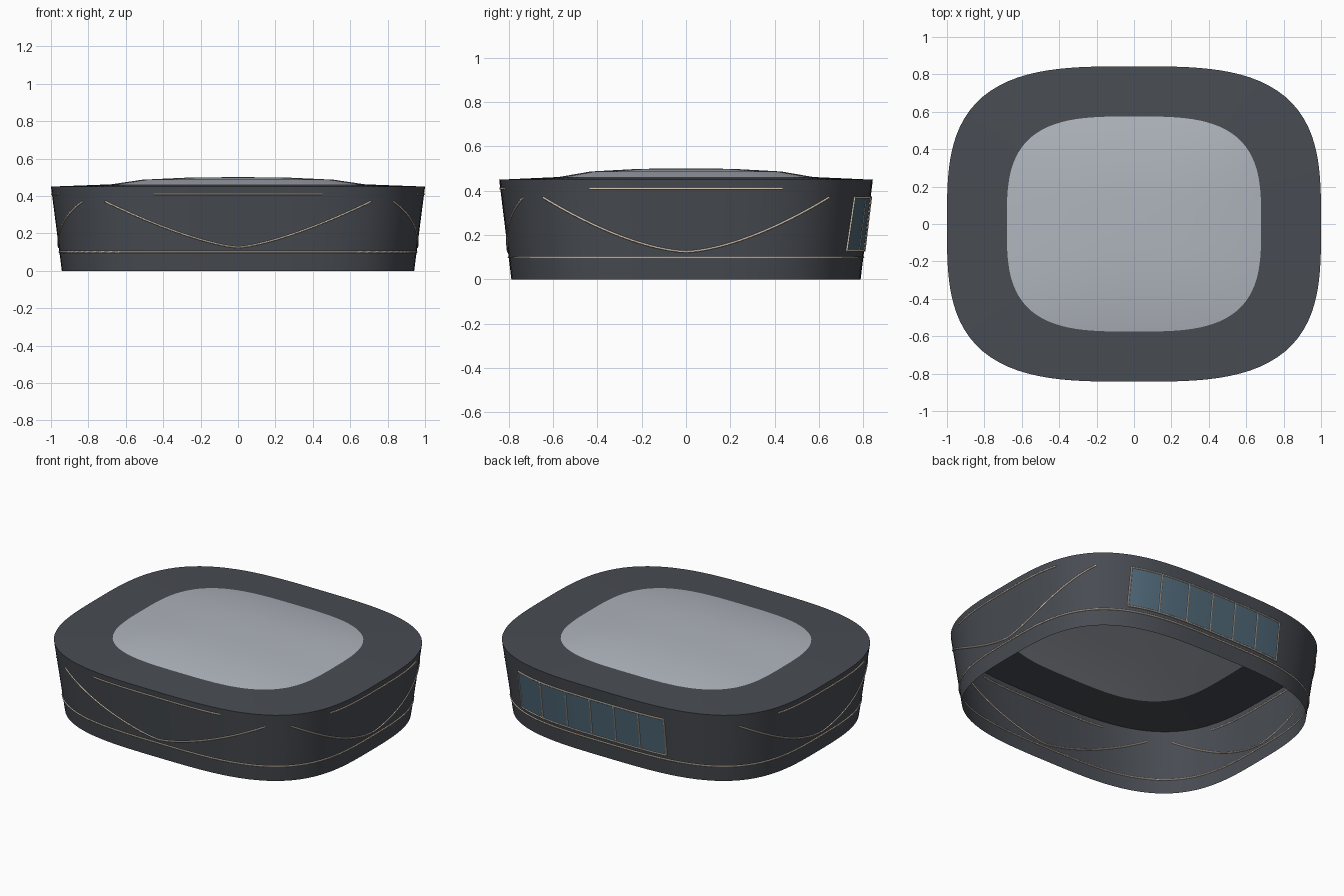
import bpy, math

if "Cube" in bpy.data.objects:
    bpy.data.objects.remove(bpy.data.objects["Cube"])

N = 3.25      # superellipse exponent of the plan
SEG = 128
H = 0.45      # wall height


def material(name, rgb):
    m = bpy.data.materials.new(name)
    m.diffuse_color = (*rgb, 1)
    m.use_nodes = True
    m.node_tree.nodes["Principled BSDF"].inputs["Base Color"].default_value = m.diffuse_color
    return m


SHELL = material("dark_shell", (0.065, 0.072, 0.085))
ROOF = material("light_roof", (0.43, 0.46, 0.51))
TRIM = material("cream_trim", (0.72, 0.60, 0.48))
GLASS = material("blue_glass", (0.08, 0.14, 0.19))


def plan(angle, a, b):
    c, s = math.cos(angle), math.sin(angle)
    r = (abs(c) ** N + abs(s) ** N) ** (-1 / N)
    return a * r * c, b * r * s


def radii(z, off=0.0):
    return 0.942 + 0.058 * z / H + off, 0.788 + 0.055 * z / H + off


def on_wall(side, u, z, off=0.0):
    """Point on the wall: u runs along x for front/back, along y for left/right."""
    a, b = radii(z, off)
    if side in ("front", "back"):
        v = b * (1 - (abs(u) / a) ** N) ** (1 / N)
        return (u, -v if side == "front" else v, z)
    v = a * (1 - (abs(u) / b) ** N) ** (1 / N)
    return (v if side == "right" else -v, u, z)


def mesh_object(name, verts, faces, mat):
    me = bpy.data.meshes.new(name)
    me.from_pydata(verts, [], faces)
    me.materials.append(mat)
    ob = bpy.data.objects.new(name, me)
    bpy.context.collection.objects.link(ob)
    bpy.ops.object.select_all(action='DESELECT')
    ob.select_set(True)
    bpy.context.view_layer.objects.active = ob
    bpy.ops.object.shade_smooth_by_angle(angle=math.radians(30))
    return ob


def loft(name, rings, mat, cap=False):
    verts, faces = [], []
    for a, b, z in rings:
        verts += [(*plan(2 * math.pi * i / SEG, a, b), z) for i in range(SEG)]
    for k in range(len(rings) - 1):
        for i in range(SEG):
            j = (i + 1) % SEG
            p, q = k * SEG, (k + 1) * SEG
            faces.append((p + i, p + j, q + j, q + i))
    if cap:
        faces.append(tuple(range(len(verts) - SEG, len(verts))))
    return mesh_object(name, verts, faces, mat)


def strip(name, pts, closed=False, radius=0.005):
    cu = bpy.data.curves.new(name, 'CURVE')
    cu.dimensions = '3D'
    cu.bevel_depth = radius
    cu.bevel_resolution = 1
    cu.use_fill_caps = True
    sp = cu.splines.new('POLY')
    sp.points.add(len(pts) - 1)
    for p, co in zip(sp.points, pts):
        p.co = (*co, 1)
    sp.use_cyclic_u = closed
    cu.materials.append(TRIM)
    bpy.context.collection.objects.link(bpy.data.objects.new(name, cu))


def span(lo, hi, n):
    return [lo + (hi - lo) * i / n for i in range(n + 1)]


# Outer wall and sloping roof rim, open underneath
loft("outer_wall", [(*radii(0), 0), (*radii(H), H)], SHELL)
loft("roof_rim", [(*radii(H), H), (0.68, 0.575, 0.462)], SHELL)

# Low domed roof panel
loft("roof_panel", [(0.68, 0.575, 0.462), (0.51, 0.43, 0.487),
                    (0.25, 0.21, 0.499), (0.08, 0.07, 0.5)], ROOF, cap=True)

# Band running all the way round
ra, rb = radii(0.10)
strip("base_band", [(*plan(2 * math.pi * i / SEG, ra, rb), 0.10) for i in range(SEG)], True)

# Sweeping V line and straight top line on three sides
for side, w, power, top in (("front", 0.71, 1.4, 0.45),
                            ("right", 0.645, 1.6, 0.435),
                            ("left", 0.645, 1.6, 0.435)):
    strip(side + "_sweep_line",
          [on_wall(side, u, 0.125 + 0.245 * abs(u / w) ** power) for u in span(-w, w, 48)])
    strip(side + "_top_line", [on_wall(side, u, 0.41) for u in span(-top, top, 24)])

# Six-pane window on the back
Z0, Z1 = 0.13, 0.37
posts = [0.655, 0.465, 0.275, 0.10, -0.07, -0.24, -0.415]
for k, (x0, x1) in enumerate(zip(posts, posts[1:])):
    xs = span(x0, x1, 6)
    verts = [on_wall("back", x, z, 0.003) for z in (Z0, Z1) for x in xs]
    faces = [(i + 1, i, i + 7, i + 8) for i in range(6)]
    faces = [f[::-1] for f in faces] if x1 > x0 else faces
    pane = mesh_object(f"window_pane_{k + 1}", verts, [f[::-1] for f in faces], GLASS)
for k, x in enumerate(posts):
    strip(f"window_post_{k + 1}", [on_wall("back", x, z, 0.002) for z in (Z0, Z1)])
for name, z in (("window_sill", Z0), ("window_head", Z1)):
    strip(name, [on_wall("back", x, z, 0.002) for x in span(posts[0], posts[-1], 36)])
